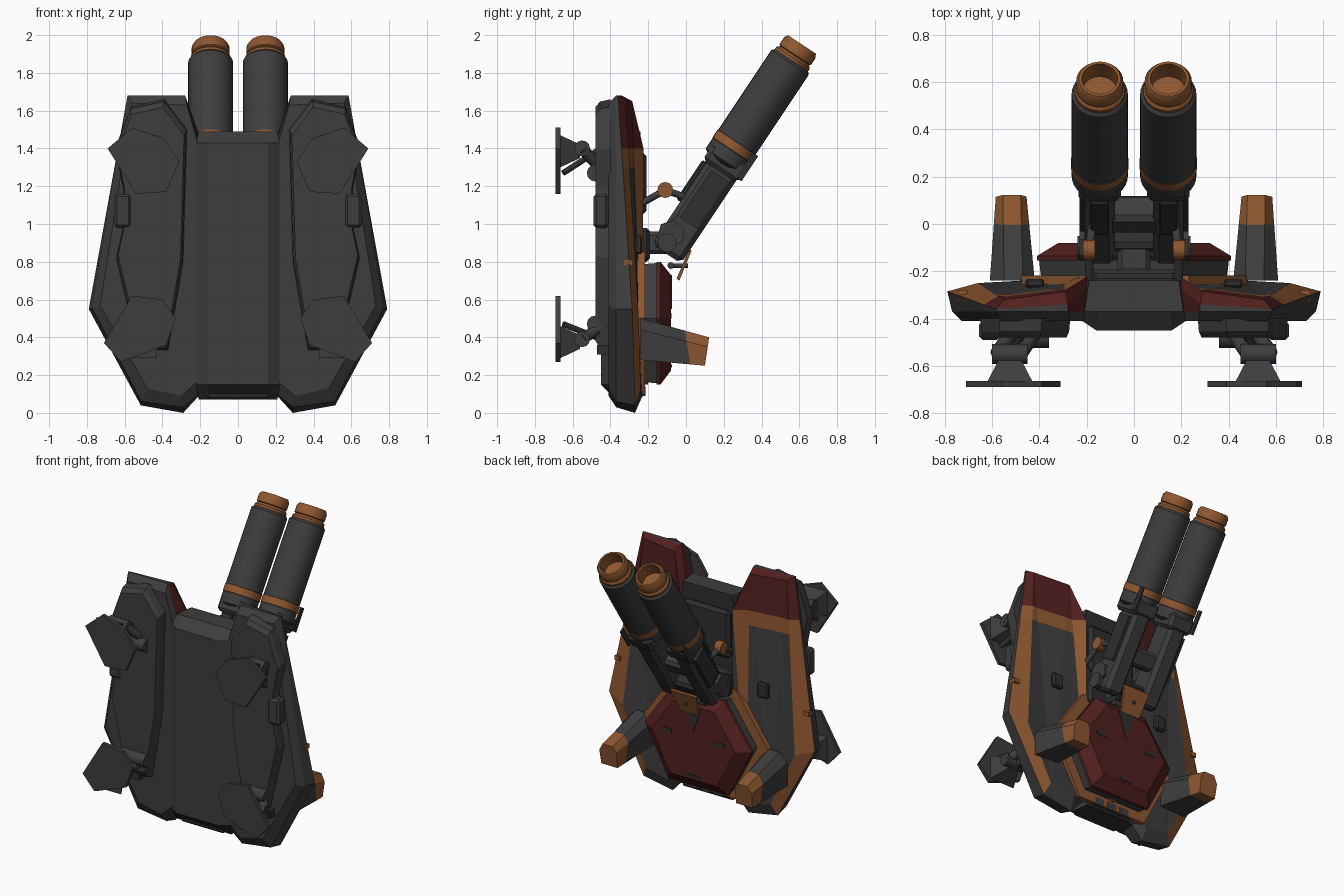
import bpy, bmesh, math
from mathutils import Matrix, Vector

old = bpy.data.objects.get("Cube")
if old:
    bpy.data.objects.remove(old, do_unlink=True)


def material(name, rgb):
    m = bpy.data.materials.new(name)
    m.use_nodes = True
    m.diffuse_color = (*rgb, 1)
    m.node_tree.nodes["Principled BSDF"].inputs["Base Color"].default_value = (*rgb, 1)
    return m


MATS = [material("armour grey", (.047, .047, .047)), material("dark steel", (.028, .028, .028)),
        material("burnt orange", (.27, .095, .03)), material("deep red", (.085, .014, .014))]
GREY, DARK, ORANGE, RED = range(4)
I = Matrix.Identity(4)


def finish(name, bm, mat=GREY, rule=None, matrix=I, smooth=False):
    bmesh.ops.recalc_face_normals(bm, faces=bm.faces)
    for f in bm.faces:
        f.material_index = rule(f) if rule else mat
        f.smooth = smooth
    bm.transform(matrix)
    me = bpy.data.meshes.new(name)
    bm.to_mesh(me)
    bm.free()
    for m in MATS:
        me.materials.append(m)
    ob = bpy.data.objects.new(name, me)
    bpy.context.collection.objects.link(ob)
    if smooth:
        bpy.ops.object.select_all(action='DESELECT')
        ob.select_set(True)
        bpy.context.view_layer.objects.active = ob
        bpy.ops.object.shade_smooth_by_angle(angle=math.radians(35))
    return ob


def loft(loops, caps=True):
    """Skin a stack of equal-length point loops."""
    bm = bmesh.new()
    rings = [[bm.verts.new(p) for p in lp] for lp in loops]
    n = len(rings[0])
    for a, b in zip(rings, rings[1:]):
        for i in range(n):
            j = (i + 1) % n
            bm.faces.new((a[i], a[j], b[j], b[i]))
    if caps:
        bm.faces.new(rings[0])
        bm.faces.new(rings[-1])
    return bm


def slab(name, pts, layers, mat=GREY, side=1, rule=None):
    """Outline in x,z stacked along y; layers are (y, scale about the middle)."""
    cx = sum(p[0] for p in pts) / len(pts)
    cz = sum(p[1] for p in pts) / len(pts)
    loops = [[(side * (cx + (x - cx) * s), y, cz + (z - cz) * s) for x, z in pts] for y, s in layers]
    return finish(name, loft(loops), mat, rule)


def box(name, lo, hi, mat=GREY, matrix=I, bevel=0.0):
    bm = bmesh.new()
    bmesh.ops.create_cube(bm, size=1)
    for v in bm.verts:
        v.co = [l + (h - l) * (c + .5) for l, h, c in zip(lo, hi, v.co)]
    if bevel:
        bmesh.ops.bevel(bm, geom=bm.edges[:], offset=bevel, segments=1, affect='EDGES')
    return finish(name, bm, mat, None, matrix)


def rod(name, a, b, r, mat=GREY, r2=None, sides=12):
    a, b = Vector(a), Vector(b)
    bm = bmesh.new()
    bmesh.ops.create_cone(bm, cap_ends=True, segments=sides, radius1=r,
                          radius2=r if r2 is None else r2, depth=(b - a).length)
    rot = (b - a).to_track_quat('Z', 'Y').to_matrix().to_4x4()
    return finish(name, bm, mat, None, Matrix.Translation((a + b) / 2) @ rot, sides > 8)


def cut(bm, co, no):
    bmesh.ops.bisect_plane(bm, geom=bm.verts[:] + bm.edges[:] + bm.faces[:], plane_co=co, plane_no=no)


def mirror(pts):
    return pts + [(-x, z) for x, z in reversed(pts)]


# Central spine plate, bevelled along its length and at both ends
section = [(.16, -.45), (.22, -.41), (.2, -.24), (-.2, -.24), (-.22, -.41), (-.16, -.45)]
spine = loft([[(x * .95, max(y, -.37), z) for x, y in section] if end else
              [(x, y, z) for x, y in section]
              for z, end in ((.07, 1), (.15, 0), (1.43, 0), (1.49, 1))])
finish("spine_plate", spine, GREY, lambda f: DARK if f.normal.y > .5 or f.normal.z < -.4 else GREY)
box("tail_block", (-.17, -.4, .07), (.17, -.23, .16), DARK, bevel=.015)
for x in (-.1, 0, .1):
    box("tail_vent", (x - .035, -.25, .09), (x + .035, -.215, .14), GREY)

# Side hulls: underside, waist, rim and back loops
under = [(.27, 1.63), (.56, 1.64), (.73, .57), (.48, .13), (.3, .09), (.2, .18), (.2, 1.38)]
waist = [(.28, 1.68), (.585, 1.68), (.77, .55), (.51, .06), (.29, .03), (.18, .12), (.19, 1.4)]
rim = [(.28, -.34, 1.68), (.585, -.36, 1.68), (.79, -.285, .55), (.515, -.27, .04),
       (.29, -.27, 0), (.18, -.27, .12), (.18, -.26, 1.4)]
back = [(.29, -.285, 1.65), (.55, -.32, 1.66), (.66, -.25, .5), (.48, -.24, .12),
        (.3, -.235, .08), (.2, -.23, .17), (.2, -.225, 1.4)]


def hull_paint(f):
    c, n = f.calc_center_median(), f.normal
    if c.y < -.35 or n.y < .08 and abs(c.x) > .3:
        return GREY
    if c.z > 1.4:
        return RED
    if c.z > 1.3:
        return ORANGE
    outer = abs(n.x) > .25 and n.x * c.x > 0 and c.z > .25
    return ORANGE if outer else GREY


panel = [(.27, 1.5), (.39, 1.66), (.57, 1.62), (.65, 1.4), (.61, 1.2), (.61, .98),
         (.645, .82), (.53, .33), (.37, .33), (.29, .8)]
upper_foot = [(.56, 1.51), (.39, 1.45), (.31, 1.33), (.38, 1.17), (.54, 1.16), (.69, 1.4)]
lower_foot = [(.56, .62), (.4, .6), (.33, .5), (.38, .36), (.62, .27), (.71, .37)]
for s, tag in ((1, "left"), (-1, "right")):
    bm = loft([[(s * x, -.41, z) for x, z in under], [(s * x, -.37, z) for x, z in waist],
               [(s * x, y, z) for x, y, z in rim], [(s * x, y, z) for x, y, z in back]])
    bmesh.ops.triangulate(bm, faces=[f for f in bm.faces if len(f.verts) > 4])
    for z in (1.4, 1.3):
        cut(bm, (0, 0, z), (0, 0, 1))
    bmesh.ops.recalc_face_normals(bm, faces=bm.faces)
    finish(tag + "_hull", bm, rule=hull_paint)
    slab(tag + "_belly_panel", panel, [(-.40, 1), (-.455, .98), (-.48, .93)], GREY, s)
    box(tag + "_belly_slot", (s * .5 - .07, -.47, .31), (s * .5 + .07, -.40, .36), DARK)
    box(tag + "_side_box", (s * .61 - .045, -.49, .98), (s * .61 + .045, -.41, 1.16), GREY, bevel=.015)
    box(tag + "_hatch", (s * .42 - .04, -.27, .84), (s * .42 + .04, -.232, .94), DARK, bevel=.01)
    box(tag + "_rim_light", (s * .725 - .02, -.33, .78), (s * .725 + .02, -.28, .81), ORANGE)

    # Landing legs
    for foot, jz, hz, name in ((upper_foot, 1.40, 1.27, "upper"), (lower_foot, .39, .47, "lower")):
        slab(f"{tag}_{name}_foot", foot, [(-.69, 1), (-.665, 1)], GREY, s)
        sole = [(.43, jz - .1), (.62, jz - .1), (.62, jz + .07), (.43, jz + .07)]
        slab(f"{tag}_{name}_ankle", sole, [(-.666, 1), (-.56, .42)], GREY, s)
        rod(f"{tag}_{name}_joint", (s * .45, -.55, jz), (s * .6, -.55, jz), .042)
        for dx in (-.05, .05):
            rod(f"{tag}_{name}_strut", (s * (.53 + dx), -.55, jz), (s * (.45 + dx), -.43, hz), .03)
        rod(f"{tag}_{name}_hip", (s * .36, -.48, hz), (s * .56, -.48, hz), .045)
        rod(f"{tag}_{name}_piston", (s * .55, -.65, hz), (s * .47, -.45, jz), .016, DARK)

    # Tapered rear fins with painted tips
    root = [(.42, .29), (.61, .28), (.61, .44), (.55, .5), (.47, .5), (.42, .45)]
    tip = [(.455, .25), (.58, .25), (.585, .35), (.555, .40), (.48, .40), (.455, .36)]
    bm = loft([[(s * x, -.24, z) for x, z in root],
               [(s * x, .10 + (z - .25) * .15, z) for x, z in tip]])
    cut(bm, (0, 0, .4), (0, 1, .15))
    finish(tag + "_fin", bm, rule=lambda f: ORANGE if f.calc_center_median().y > .02 else GREY)

# Rear shield with orange surround
hexagon = mirror([(.2, .8), (.41, .5), (.23, .15)])
slab("shield_surround", hexagon, [(-.26, 1.16), (-.218, 1.16)], ORANGE)
slab("shield_base", hexagon, [(-.225, .96), (-.15, .98)], GREY)
slab("shield_plate", hexagon, [(-.155, 1), (-.135, 1), (-.08, .78)], RED)
slab("shield_notch", [(-.06, .73), (.06, .73), (0, .55)], [(-.085, 1), (-.075, 1)], DARK)
for x in (-.2, .2):
    box("shield_slot", (x - .035, -.085, .5), (x + .035, -.076, .53), DARK)
box("shield_step", (-.05, -.085, .24), (.05, -.074, .255), DARK)
rod("tail_lamp", (0, -.24, .18), (0, -.2, .18), .03, ORANGE)

# Gun cradle
box("cradle_bed", (-.2, -.33, .8), (.2, -.19, .98), DARK, bevel=.02)
box("cradle_rail_upper", (-.18, -.3, 1.05), (.18, -.21, 1.38), DARK, bevel=.02)
box("cradle_neck", (-.07, -.25, .84), (.07, -.06, .96), GREY, bevel=.02)
rod("cradle_axle", (-.24, -.1, .9), (.24, -.1, .9), .05)
for s in (1, -1):
    rod("lift_arm", (s * .19, -.25, 1.1), (s * .19, -.11, 1.18), .018)
    rod("lift_pivot", (s * .165, -.11, 1.18), (s * .215, -.11, 1.18), .042, ORANGE)
    rod("lift_piston", (s * .19, -.11, 1.18), (s * .17, .03, 1.13), .018)
rod("hook_bar", (-.1, -.08, .78), (.1, -.08, .78), .018)
rod("hook_link", (0, -.08, .78), (0, .01, .78), .012)
flap = [[(-.1, .03, .86), (.1, .03, .86), (.07, -.035, .7), (-.07, -.035, .7)],
        [(-.1, .015, .865), (.1, .015, .865), (.07, -.05, .71), (-.07, -.05, .71)]]
finish("rear_flap", loft(flap), ORANGE)

# Twin cannons, built along local -z from the muzzle then tilted
profile = [(.0, -.09), (.072, -.09), (.076, 0), (.088, 0), (.1, -.02), (.1, -.065), (.092, -.07),
           (.106, -.085), (.106, -.1), (.119, -.115), (.119, -.62), (.122, -.622), (.122, -.67),
           (.119, -.672), (.119, -.74), (.09, -.76), (0, -.76)]
TILT = Matrix.Translation((0, .614, 1.95)) @ Matrix.Rotation(-.588, 4, 'X')


def barrel_paint(f):
    z = f.calc_center_median().z
    return ORANGE if z > -.105 or -.671 < z < -.621 else GREY


for s, tag in ((1, "left"), (-1, "right")):
    gun = TILT @ Matrix.Translation((s * .145, 0, 0))
    ring = [math.tau * i / 32 for i in range(32)]
    bm = loft([[(r * math.cos(a), r * math.sin(a), z) for a in ring] for r, z in profile], False)
    bmesh.ops.remove_doubles(bm, verts=bm.verts, dist=1e-5)
    finish(tag + "_barrel", bm, rule=barrel_paint, matrix=gun, smooth=True)
    box(tag + "_gun_arm", (-.065, -.075, -1.32), (.065, .11, -.72), GREY, gun, .025)
    box(tag + "_gun_collar", (-.09, -.1, -.8), (.09, .12, -.69), GREY, gun, .02)
    box(tag + "_gun_top_rail", (-.04, -.1, -1.05), (.04, -.07, -.8), DARK, gun, .008)
    box(tag + "_gun_side_plate", (s * .07 - .015, -.03, -1.12), (s * .07 + .015, .08, -.82), DARK, gun)
    box(tag + "_gun_vane", (s * .09 - .006, .1, -.78), (s * .09 + .006, .135, -.62), DARK, gun)
    hub = [(s * .085, -.02 + .075 * math.cos(a), -1.22 + .075 * math.sin(a)) for a in ring[::5][:6]]
    hub = [[(x - s * d, y, z) for x, y, z in hub] for d in (.03, 0)]
    finish(tag + "_gun_hub", loft(hub), GREY, matrix=gun)
box("gun_cross_beam", (-.2, -.06, -1.1), (.2, .07, -.98), GREY, TILT, .02)
box("gun_lower_beam", (-.18, -.05, -1.3), (.18, .08, -1.2), DARK, TILT, .02)
